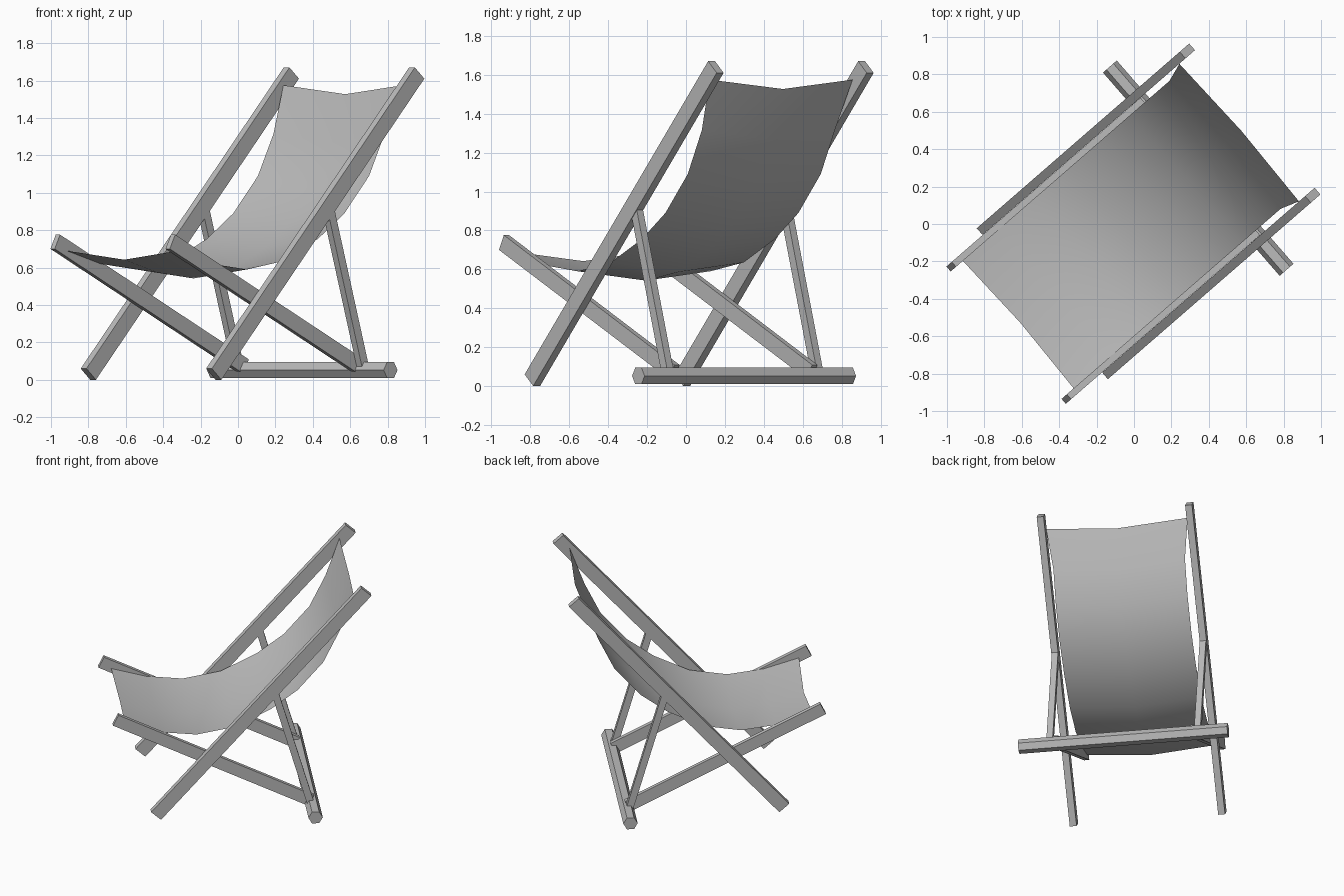
import bpy, bmesh, math
from mathutils import Matrix, Vector

if "Cube" in bpy.data.objects:
    bpy.data.objects.remove(bpy.data.objects["Cube"], do_unlink=True)

TURN = Matrix.Rotation(math.radians(41), 4, "Z")  # whole chair stands turned

grey = bpy.data.materials.new("plain grey")
grey.use_nodes = True
grey.diffuse_color = (0.5, 0.5, 0.5, 1)
grey.node_tree.nodes["Principled BSDF"].inputs["Base Color"].default_value = (0.5, 0.5, 0.5, 1)


def add_object(name, bm):
    """Turn a bmesh into a finished, coloured object."""
    bmesh.ops.transform(bm, matrix=TURN, verts=bm.verts)
    mesh = bpy.data.meshes.new(name)
    bm.to_mesh(mesh)
    bm.free()
    mesh.materials.append(grey)
    obj = bpy.data.objects.new(name, mesh)
    bpy.context.collection.objects.link(obj)
    return obj


def beam(name, start, end, side, width, depth):
    """Square-ended bar between two (length, height) points at a side offset."""
    a = Vector((start[0], side, start[1]))
    b = Vector((end[0], side, end[1]))
    along = (b - a).normalized()
    across = Vector((0, 1, 0))
    frame = Matrix((along, across, along.cross(across))).transposed().to_4x4()
    size = Matrix.Diagonal(((b - a).length, width, depth, 1))
    bm = bmesh.new()
    bmesh.ops.create_cube(bm, size=1, matrix=Matrix.Translation((a + b) / 2) @ frame @ size)
    add_object(name, bm)


# Side frames: long back rail, seat rail and prop leg on each side
for label, s in (("left", -1), ("right", 1)):
    beam(label + "_back_rail", (-0.616, 0.03), (0.822, 1.64), s * 0.511, 0.047, 0.09)
    beam(label + "_seat_rail", (-0.887, 0.738), (0.45, 0.071), s * 0.469, 0.035, 0.085)
    beam(label + "_prop_leg", (0.195, 0.92), (0.445, 0.06), s * 0.509, 0.043, 0.048)

# Six-sided ground bar joining the prop legs
bm = bmesh.new()
bmesh.ops.create_cone(bm, cap_ends=True, segments=6, radius1=0.049, radius2=0.049, depth=1.44)
lay = Matrix.Rotation(math.radians(90), 4, "X") @ Matrix.Rotation(math.radians(30), 4, "Z")
bmesh.ops.transform(bm, matrix=lay, verts=bm.verts)
# keep a corner facing forward and back
if max(v.co.z for v in bm.verts) > 0.045:
    bmesh.ops.rotate(bm, verts=bm.verts, matrix=Matrix.Rotation(math.radians(30), 3, "Y"))
bmesh.ops.translate(bm, verts=bm.verts, vec=(0.455, 0, 0.052))
add_object("ground_bar", bm)

# Fabric sling: edge profile (length, height) with a sagging middle line
profile = [(-0.82, 0.69), (-0.58, 0.62), (-0.33, 0.59), (-0.07, 0.635), (0.175, 0.755),
           (0.36, 0.89), (0.535, 1.09), (0.645, 1.315), (0.745, 1.575)]
bm = bmesh.new()
rows = []
for i, (u, z) in enumerate(profile):
    half = 0.487 if i == len(profile) - 1 else 0.453
    rows.append([bm.verts.new((u, -half, z)),
                 bm.verts.new((u + 0.015, 0, z - 0.048)),
                 bm.verts.new((u, half, z))])
for low, high in zip(rows, rows[1:]):
    for k in range(2):
        bm.faces.new((low[k], high[k], high[k + 1], low[k + 1]))
bmesh.ops.recalc_face_normals(bm, faces=bm.faces)
if sum(f.normal.z for f in bm.faces) < 0:
    bmesh.ops.reverse_faces(bm, faces=bm.faces)
for f in bm.faces:
    f.smooth = True
add_object("fabric_sling", bm)
